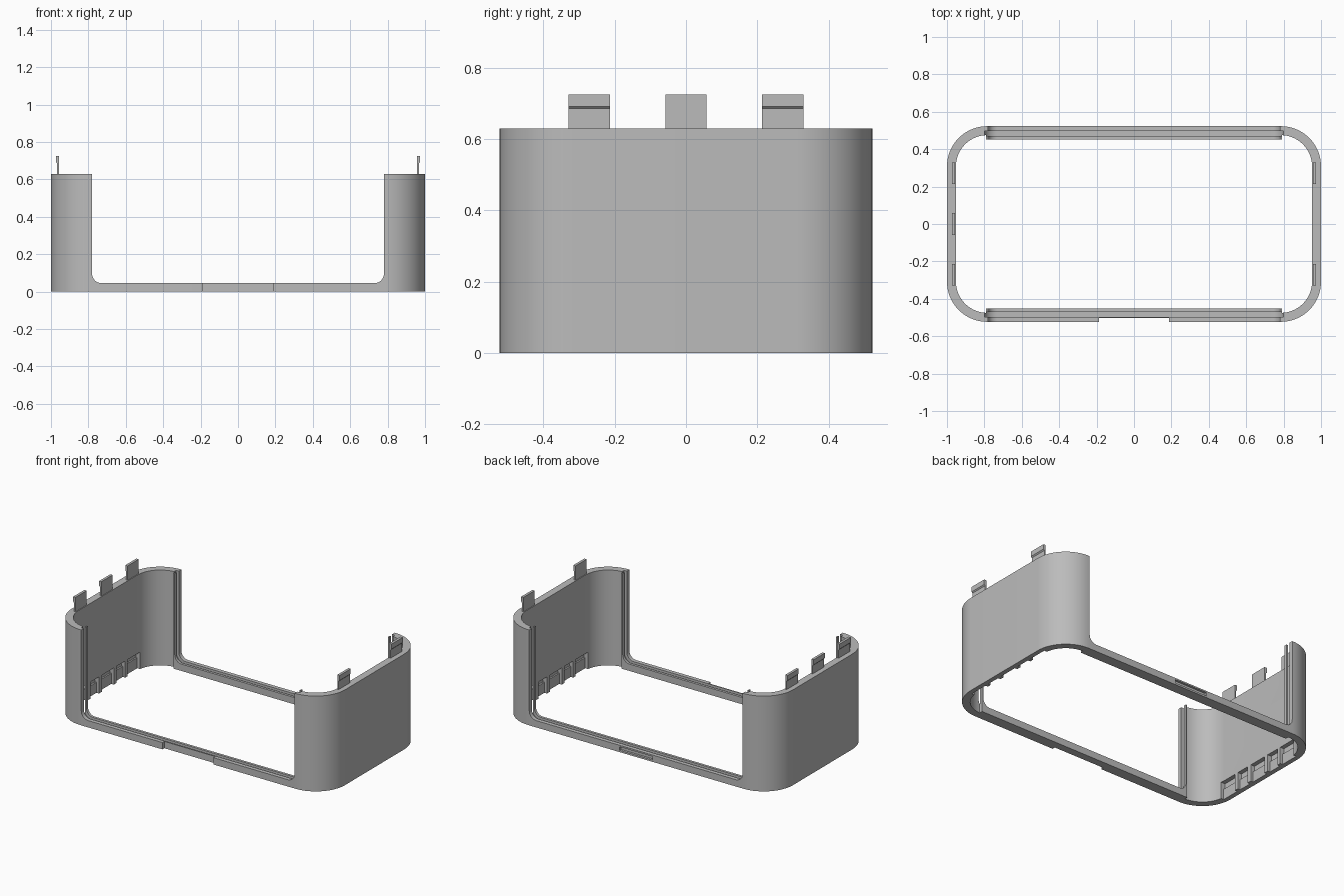
import bpy, bmesh, math

if "Cube" in bpy.data.objects:
    bpy.data.objects.remove(bpy.data.objects["Cube"])

GREY = bpy.data.materials.new("light grey")
GREY.diffuse_color = (0.50, 0.50, 0.50, 1)
GREY.use_nodes = True
GREY.node_tree.nodes["Principled BSDF"].inputs["Base Color"].default_value = GREY.diffuse_color
H = 0.63          # wall height
HY = 0.523        # half depth


def rounded(hx, hy, r, n=20):
    """Closed rounded rectangle around the origin."""
    pts = []
    for k, (sx, sy) in enumerate([(1, 1), (-1, 1), (-1, -1), (1, -1)]):
        for i in range(n + 1):
            a = math.pi / 2 * (k + i / n)
            pts.append((sx * (hx - r) + r * math.cos(a), sy * (hy - r) + r * math.sin(a)))
    return pts


def prism(name, pts, lo, hi, axis="z"):
    """Extrude a 2D outline along z, or an xz outline along y."""
    bm = bmesh.new()
    put = (lambda p, t: (p[0], p[1], t)) if axis == "z" else (lambda p, t: (p[0], t, p[1]))
    a = [bm.verts.new(put(p, lo)) for p in pts]
    b = [bm.verts.new(put(p, hi)) for p in pts]
    bm.faces.new(a)
    bm.faces.new(b)
    for i in range(len(pts)):
        j = (i + 1) % len(pts)
        bm.faces.new((a[i], a[j], b[j], b[i]))
    bmesh.ops.recalc_face_normals(bm, faces=bm.faces)
    me = bpy.data.meshes.new(name)
    bm.to_mesh(me)
    bm.free()
    me.materials.append(GREY)
    ob = bpy.data.objects.new(name, me)
    bpy.context.collection.objects.link(ob)
    return ob


def box(name, x0, x1, y0, y1, z0, z1):
    x0, x1 = sorted((x0, x1))
    y0, y1 = sorted((y0, y1))
    return prism(name, [(x0, y0), (x1, y0), (x1, y1), (x0, y1)], z0, z1)


def combine(target, tool, op):
    """Apply a boolean and discard the tool."""
    m = target.modifiers.new("bool", "BOOLEAN")
    m.operation, m.solver, m.object = op, "EXACT", tool
    bpy.context.view_layer.objects.active = target
    bpy.ops.object.modifier_apply(modifier=m.name)
    bpy.data.objects.remove(tool)


def u_outline(hx, z0, r, top=0.8, n=8):
    """U-shaped opening in xz with rounded lower corners."""
    pts = [(hx, top), (-hx, top)]
    for cx, start in ((-hx + r, math.pi), (hx - r, 1.5 * math.pi)):
        for i in range(n + 1):
            a = start + math.pi / 2 * i / n
            pts.append((cx + r * math.cos(a), z0 + r + r * math.sin(a)))
    return pts


# Rounded shell
shell = prism("shell", rounded(1.0, HY, 0.215), 0, H)
combine(shell, prism("cavity", rounded(0.952, HY - 0.048, 0.167), -0.1, H + 0.1), "DIFFERENCE")

# Thicker frames around the front and back openings
for s in (-1, 1):
    combine(shell, box("frame", -0.79, 0.79, s * 0.453, s * 0.51, 0, H), "UNION")

# Open front and back, with a panel groove running around each opening
combine(shell, prism("opening", u_outline(0.78, 0.045, 0.05), -0.7, 0.7, "y"), "DIFFERENCE")
for s in (-1, 1):
    y0, y1 = sorted((s * 0.470, s * 0.496))
    combine(shell, prism("groove", u_outline(0.80, 0.025, 0.07), y0, y1, "y"), "DIFFERENCE")

# Finger notch in the front rail, shallow pocket in the back rail
combine(shell, box("notch", -0.187, 0.187, -0.6, -0.503, -0.1, 0.1), "DIFFERENCE")
combine(shell, box("pocket", -0.12, 0.12, 0.508, 0.6, 0.012, 0.035), "DIFFERENCE")

# Clip pockets along the lower inside of both side walls
for s in (-1, 1):
    for y, w in ((0, 0.125), (-0.27, 0.125), (0.27, 0.125), (-0.137, 0.09), (0.137, 0.09)):
        combine(shell, box("clip_pocket", s * 0.9, s * 0.97, y - w / 2, y + w / 2, -0.05, 0.075), "DIFFERENCE")
        combine(shell, box("clip_catch", s * 0.9, s * 0.98, y - w / 2, y + w / 2, 0.07, 0.11), "DIFFERENCE")

bpy.ops.object.select_all(action="DESELECT")
shell.select_set(True)
bpy.context.view_layer.objects.active = shell
bpy.ops.object.shade_smooth_by_angle(angle=math.radians(30))

# Snap tabs with outward hooks: three on the left, two on the right
for s, centres in ((-1, (-0.272, 0, 0.272)), (1, (-0.272, 0.272))):
    for y in centres:
        outline = [(0.957, 0.60), (0.967, 0.60), (0.967, 0.685), (0.974, 0.692), (0.974, 0.725), (0.957, 0.725)]
        prism("snap_tab", [(s * x, z) for x, z in outline], y - 0.058, y + 0.058, "y")
